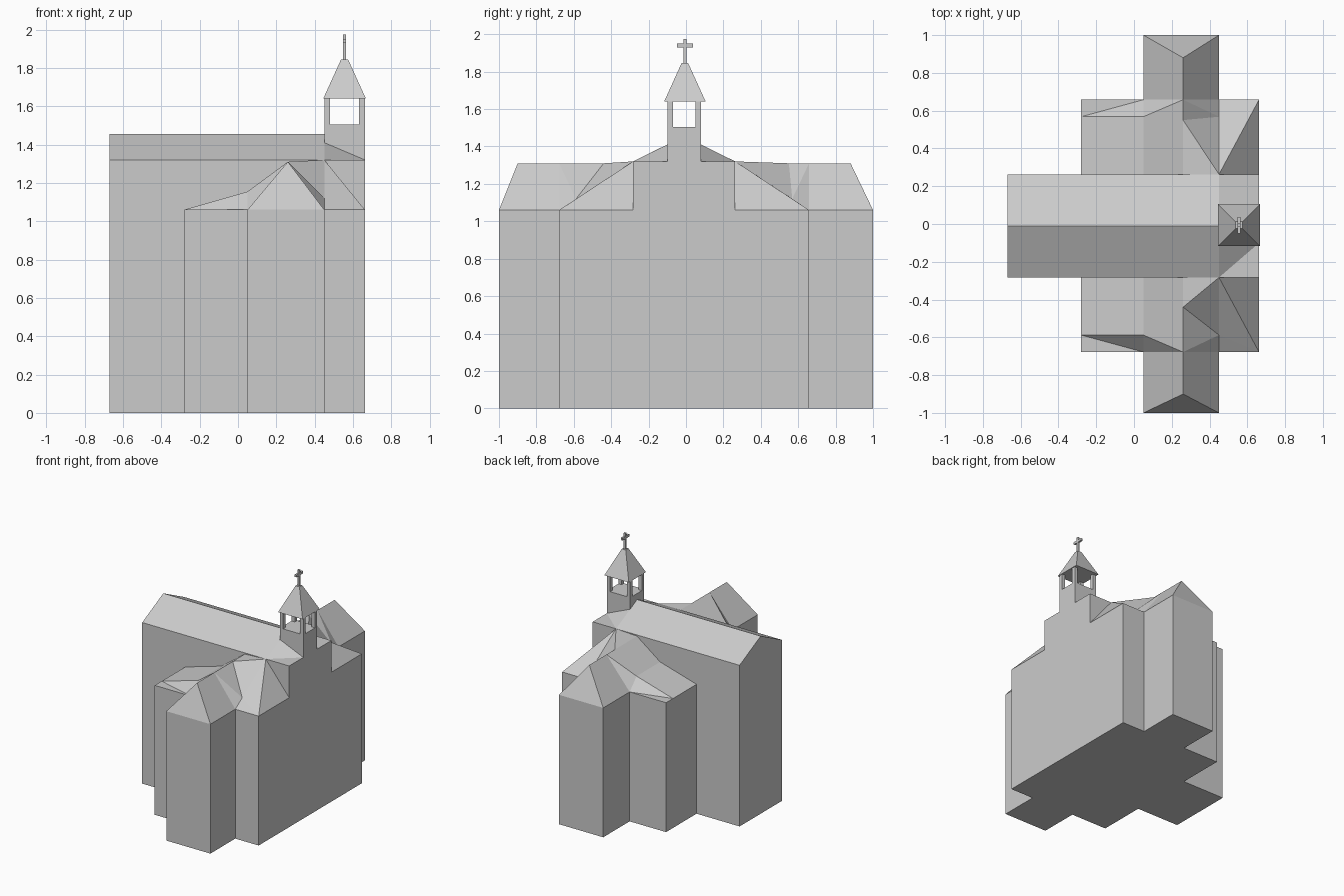
import bpy, bmesh
from mathutils import Vector

default = bpy.data.objects.get("Cube")
if default:
    bpy.data.objects.remove(default)

grey = bpy.data.materials.new("plain grey")
grey.use_nodes = True
COLOUR = (0.6, 0.6, 0.6, 1)
grey.diffuse_color = COLOUR
grey.node_tree.nodes["Principled BSDF"].inputs["Base Color"].default_value = COLOUR

MID = -0.01                                   # y of the church's long axis
NAVE, AISLE, TOWER = 0.273, 0.668, 0.09       # half widths about the axis
WEST, EAST = -0.67, 0.662
T0, T1, RIDGE_X = 0.05, 0.45, 0.26            # transept sides and ridge
EAVES, TOP, NAVE_EAVES, NAVE_RIDGE = 1.06, 1.31, 1.32, 1.455


def finish(name, bm):
    mesh = bpy.data.meshes.new(name)
    bm.to_mesh(mesh)
    bm.free()
    mesh.materials.append(grey)
    obj = bpy.data.objects.new(name, mesh)
    bpy.context.collection.objects.link(obj)
    return obj


def box(name, x, y, z, top_inset=None):
    """Box from ranges; top_inset gives half the top's size for a spire."""
    bm = bmesh.new()
    bmesh.ops.create_cube(bm, size=1)
    for v in bm.verts:
        upper = v.co.z > 0
        centre = Vector((sum(x) / 2, sum(y) / 2))
        sx, sy = x[1] - x[0], y[1] - y[0]
        if upper and top_inset:
            sx = sy = 2 * top_inset
        v.co = (centre.x + v.co.x * sx, centre.y + v.co.y * sy, z[upper])
    return finish(name, bm)


def roof(name, side, faces):
    """Roof panels from points (x, distance from axis, z), all facing up."""
    bm = bmesh.new()
    for pts in faces:
        face = bm.faces.new([bm.verts.new((x, MID + side * d, z)) for x, d, z in pts])
        face.normal_update()
        if face.normal.z < 0:
            face.normal_flip()
    bmesh.ops.remove_doubles(bm, verts=bm.verts, dist=0.0005)
    return finish(name, bm)


# Nave: gabled profile pulled along x
bm = bmesh.new()
profile = [(-NAVE, 0), (NAVE, 0), (NAVE, NAVE_EAVES), (0, NAVE_RIDGE), (-NAVE, NAVE_EAVES)]
end = bm.faces.new([bm.verts.new((WEST, MID + y, z)) for y, z in profile])
pulled = bmesh.ops.extrude_face_region(bm, geom=[end], use_keep_orig=True)
moved = [g for g in pulled["geom"] if isinstance(g, bmesh.types.BMVert)]
bmesh.ops.translate(bm, verts=moved, vec=(T1 - WEST, 0, 0))
bmesh.ops.recalc_face_normals(bm, faces=bm.faces)
finish("nave", bm)
box("facade", (T1, EAST), (MID - NAVE, MID + NAVE), (0, NAVE_EAVES))

# Side aisles and transepts, one pair per side
for side, label, valley in ((-1, "right", 0.43), (1, "left", 0.56)):
    tip = 1 - side * MID
    inner, outer, far = MID, MID + side * AISLE, MID + side * tip
    box(label + "_aisle", (-0.28, EAST), sorted((inner, outer)), (0, EAVES))
    box(label + "_transept", (T0, T1), sorted((inner, far)), (0, EAVES))

    # Corner points of the joined roofs
    step = 0.578
    low_west, high_west = (-0.28, step, EAVES), (T0, step, 1.155)
    foot_west, foot_east = (T0, AISLE, EAVES), (T1, AISLE, EAVES)
    ridge_in, ridge_mid = (RIDGE_X, NAVE, TOP), (RIDGE_X, valley, TOP)
    ridge_out, ridge_end = (RIDGE_X, AISLE, TOP), (RIDGE_X, 0.89, TOP)
    peak, knee = (T1, NAVE, NAVE_EAVES), (T1, step, 1.12)
    corner, corner_in = (EAST, AISLE, EAVES), (EAST, NAVE, EAVES)
    end_west, end_east = (T0, tip, EAVES), (T1, tip, EAVES)
    wall_low, wall_high = (-0.28, NAVE, EAVES), (T0, NAVE, 1.155)

    roof(label + "_aisle_roof", side, [
        (wall_low, wall_high, high_west, low_west),
        (low_west, high_west, foot_west),
        (wall_high, ridge_in, ridge_out, high_west),
        (high_west, ridge_out, foot_west),
        (ridge_in, ridge_mid, peak),
        (ridge_mid, peak, knee),
        (ridge_mid, knee, ridge_out),
        (ridge_out, knee, foot_east),
        (peak, corner, knee),
        (knee, corner, foot_east),
        (peak, corner_in, corner),
    ])
    roof(label + "_transept_roof", side, [
        (foot_west, ridge_out, ridge_end, end_west),
        (foot_east, ridge_out, ridge_end, end_east),
        (end_west, ridge_end, end_east),
    ])
    # Small sloping panel between nave roof and tower
    roof(label + "_tower_flashing", side, [
        (peak, (EAST, TOWER, NAVE_EAVES), (T1, TOWER, 1.41)),
    ])

# Bell tower with four corner posts
SILL, HEAD, POST = 1.505, 1.64, 0.03
ty = (MID - TOWER, MID + TOWER)
box("tower", (T1, EAST), ty, (NAVE_EAVES, SILL))
for xn, x in (("back", T1), ("front", EAST - POST)):
    for yn, y in (("right", ty[0]), ("left", ty[1] - POST)):
        box(f"belfry_post_{xn}_{yn}", (x, x + POST), (y, y + POST), (SILL, HEAD))

# Spire and cross
cx, cy = (T1 + EAST) / 2, -0.006
box("spire", (cx - 0.111, cx + 0.111), (cy - 0.111, cy + 0.111), (HEAD, 1.845), 0.018)
box("cross_upright", (cx - 0.008, cx + 0.008), (cy - 0.008, cy + 0.008), (1.84, 1.975))
box("cross_bar", (cx - 0.008, cx + 0.008), (cy - 0.043, cy + 0.043), (1.93, 1.95))
